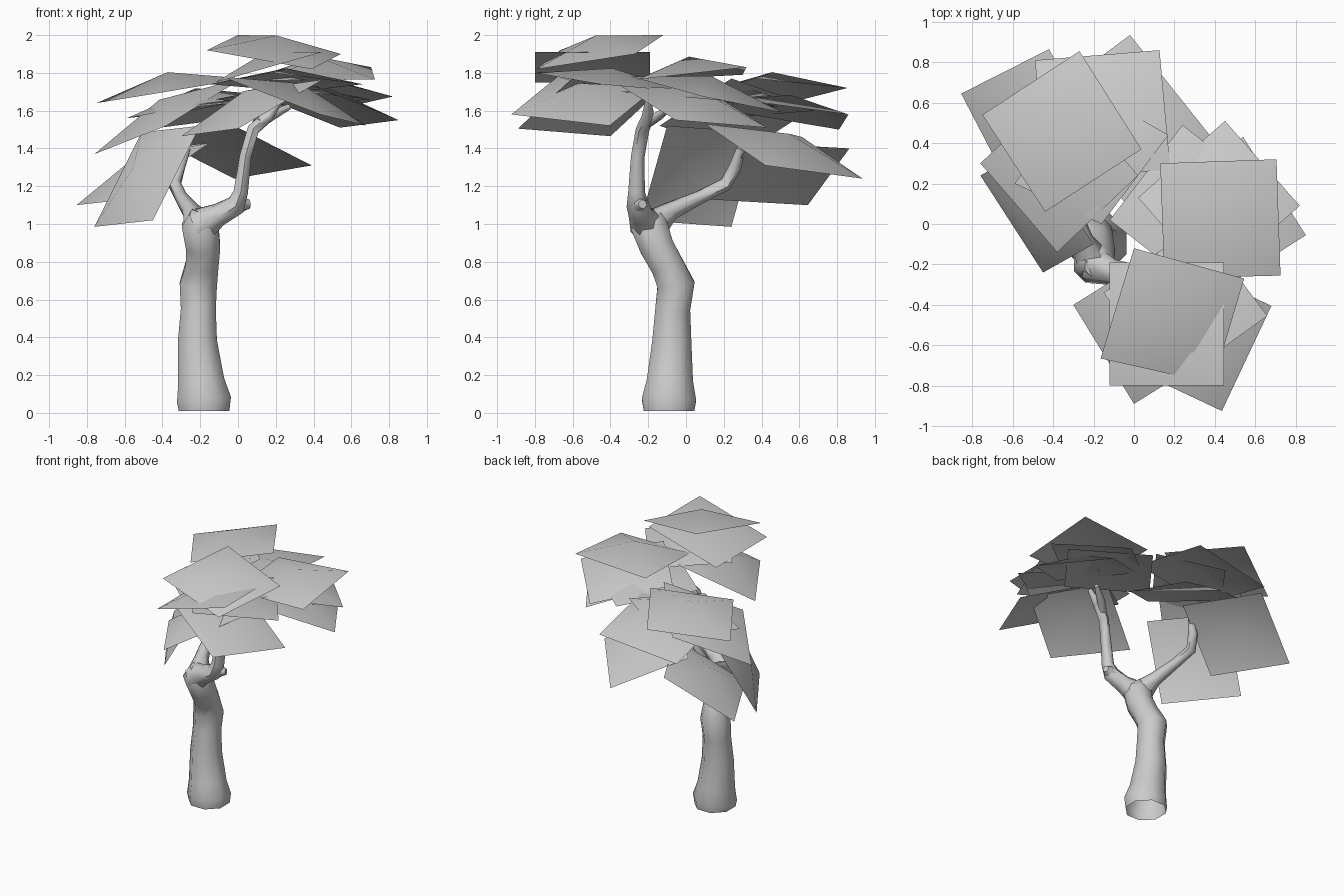
import bpy, bmesh, math
from mathutils import Vector


def finish(name, bm, angle):
    mesh = bpy.data.meshes.new(name)
    bm.to_mesh(mesh)
    bm.free()
    ob = bpy.data.objects.new(name, mesh)
    bpy.context.collection.objects.link(ob)
    bpy.ops.object.select_all(action='DESELECT')
    ob.select_set(True)
    bpy.context.view_layer.objects.active = ob
    bpy.ops.object.shade_smooth_by_angle(angle=math.radians(angle))
    return ob


def tube(name, path, sides=8):
    """Loft rings along a path of (x, y, z, radius); the base stays open."""
    bm = bmesh.new()
    pts = [Vector(p[:3]) for p in path]
    rings = []
    for i, p in enumerate(pts):
        t = (pts[min(i + 1, len(pts) - 1)] - pts[max(i - 1, 0)]).normalized()
        q = Vector((0, 0, 1)).rotation_difference(t)
        ring = []
        for k in range(sides):
            a = math.tau * (k + 0.5) / sides
            ring.append(bm.verts.new(p + q @ Vector((math.cos(a), math.sin(a), 0)) * path[i][3]))
        rings.append(ring)
    for r0, r1 in zip(rings, rings[1:]):
        for k in range(sides):
            j = (k + 1) % sides
            bm.faces.new((r0[k], r0[j], r1[j], r1[k]))
    bm.faces.new(rings[-1])
    return finish(name, bm, 60)


def leaf(name, corners, lift=0.1):
    """Square leaf card whose centre is raised and corners droop."""
    bm = bmesh.new()
    c = [Vector(p) for p in corners]
    n = (c[2] - c[0]).cross(c[3] - c[1]).normalized()
    if n.z < 0:
        c.reverse()
        n = -n
    vs = [bm.verts.new(p) for p in c]
    top = bm.verts.new(sum(c, Vector()) / 4 + n * lift)
    for k in range(4):
        bm.faces.new((vs[k], vs[(k + 1) % 4], top))
    return finish(name, bm, 60)


def card(name, a, b, up):
    """Leaf card from one edge a-b and the sweep to the opposite edge."""
    a, b, up = Vector(a), Vector(b), Vector(up)
    return leaf(name, [a, b, b + up, a + up])


# trunk
tube("trunk", [(-0.18, -0.09, 0.01, 0.145), (-0.18, -0.09, 0.07, 0.155), (-0.195, -0.085, 0.17, 0.132),
               (-0.215, -0.075, 0.38, 0.112), (-0.21, -0.07, 0.55, 0.10), (-0.21, -0.053, 0.68, 0.107),
               (-0.19, -0.10, 0.78, 0.094), (-0.185, -0.155, 0.88, 0.098), (-0.20, -0.195, 0.99, 0.105),
               (-0.18, -0.20, 1.06, 0.07)])

# branches
tube("right_branch", [(-0.20, -0.20, 0.99, 0.10), (-0.10, -0.24, 1.05, 0.065), (-0.01, -0.255, 1.10, 0.06),
                      (0.015, -0.262, 1.17, 0.044), (0.04, -0.255, 1.36, 0.036), (0.08, -0.23, 1.50, 0.036),
                      (0.16, -0.20, 1.57, 0.034), (0.23, -0.20, 1.66, 0.016)], 6)
tube("branch_spur", [(0.10, -0.22, 1.53, 0.034), (0.17, -0.15, 1.57, 0.028), (0.27, -0.08, 1.62, 0.016)], 6)
tube("branch_knot", [(-0.01, -0.25, 1.10, 0.055), (0.06, -0.23, 1.105, 0.025)], 6)
tube("left_branch", [(-0.205, -0.18, 0.99, 0.09), (-0.25, -0.08, 1.07, 0.05), (-0.30, 0.07, 1.14, 0.036),
                     (-0.335, 0.21, 1.21, 0.036), (-0.31, 0.26, 1.30, 0.034), (-0.27, 0.29, 1.40, 0.022)], 6)

# left rear canopy
leaf("left_leaf_top", [(-0.75, 0.54, 1.64), (-0.27, 0.855, 1.72), (0.037, 0.37, 1.77), (-0.44, 0.06, 1.69)])
card("left_leaf_back", (-0.02, 0.935, 1.24), (0.39, 0.42, 1.31), (-0.43, -0.32, 0.22))
card("left_leaf_outer", (-0.855, 0.645, 1.10), (-0.42, 0.865, 1.40), (0.27, -0.52, 0.03))
card("left_leaf_low", (-0.76, 0.24, 0.985), (-0.45, -0.24, 1.02), (0.25, 0.14, 0.50))
card("left_leaf_mid", (-0.76, 0.30, 1.37), (-0.38, -0.14, 1.52), (0.40, 0.38, 0.25))
leaf("left_leaf_rear", [(-0.49, 0.81, 1.50), (0.126, 0.86, 1.58), (0.18, 0.27, 1.66), (-0.44, 0.22, 1.60)])
leaf("left_leaf_inner", [(-0.59, 0.20, 1.56), (-0.25, 0.68, 1.60), (0.17, 0.44, 1.68), (-0.16, 0.0, 1.64)])

# right canopy
leaf("right_leaf_top", [(0.705, 0.32, 1.83), (0.725, -0.255, 1.765), (0.15, -0.27, 1.76), (0.13, 0.30, 1.79)])
leaf("right_leaf_upper", [(0.45, 0.51, 1.59), (0.82, 0.09, 1.675), (0.39, -0.29, 1.78), (0.02, 0.13, 1.70)])
card("right_leaf_outer", (0.85, -0.055, 1.55), (0.54, 0.43, 1.51), (-0.45, -0.29, 0.18))
leaf("right_leaf_inner", [(0.24, 0.49, 1.62), (0.70, 0.13, 1.66), (0.34, -0.34, 1.70), (-0.12, 0.02, 1.66)], 0.08)

# front canopy
leaf("front_leaf_top", [(0.0, -0.12, 2.0), (0.545, -0.27, 1.90), (0.39, -0.79, 1.82), (-0.165, -0.665, 1.92)], 0.09)
leaf("front_leaf_upper", [(0.445, -0.80, 1.91), (0.445, -0.19, 1.91), (-0.12, -0.19, 1.75), (-0.12, -0.80, 1.75)], 0.08)
card("front_leaf_right", (0.435, -0.925, 1.58), (0.68, -0.405, 1.52), (-0.52, 0.245, 0.20))
card("front_leaf_left", (-0.30, -0.40, 1.465), (0.0, -0.89, 1.505), (0.45, 0.28, 0.26))
leaf("front_leaf_inner", [(-0.15, -0.34, 1.74), (0.18, -0.80, 1.80), (0.66, -0.455, 1.74), (0.32, 0.0, 1.70)], 0.08)
